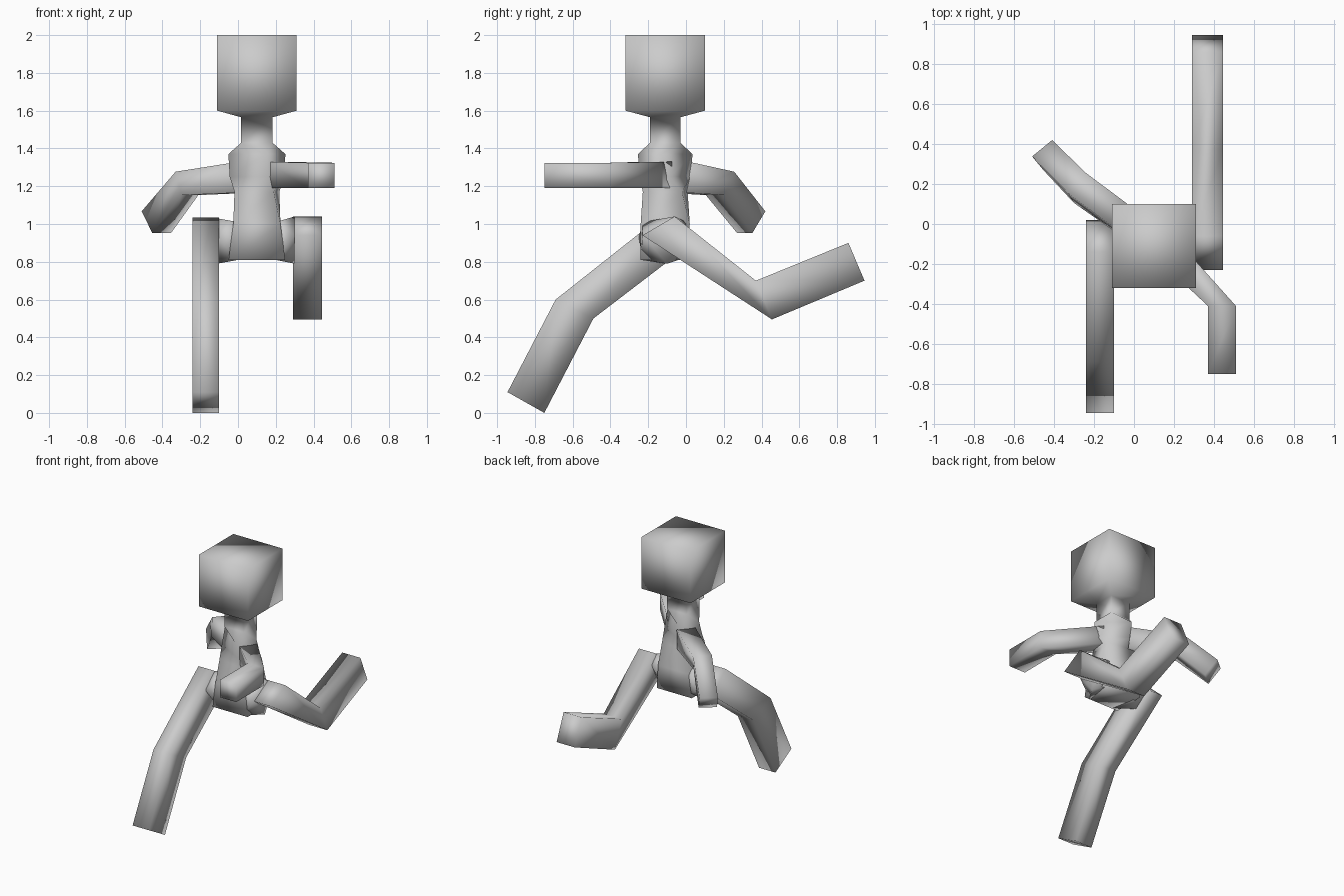
import bpy, bmesh
from math import cos, sin, radians
from mathutils import Vector

if "Cube" in bpy.data.objects:
    bpy.data.objects.remove(bpy.data.objects["Cube"])


def finish(name, bm):
    bmesh.ops.recalc_face_normals(bm, faces=bm.faces)
    for f in bm.faces:
        f.smooth = True
    me = bpy.data.meshes.new(name)
    bm.to_mesh(me)
    bm.free()
    bpy.context.collection.objects.link(bpy.data.objects.new(name, me))


def loft(name, rings):
    """Skin a list of four-point rings and cap both ends."""
    bm = bmesh.new()
    vs = [[bm.verts.new(p) for p in r] for r in rings]
    for a, b in zip(vs, vs[1:]):
        for i in range(4):
            j = (i + 1) % 4
            bm.faces.new((a[i], a[j], b[j], b[i]))
    bm.faces.new(vs[0])
    bm.faces.new(vs[-1])
    finish(name, bm)


def hull(name, pts):
    bm = bmesh.new()
    for p in pts:
        bm.verts.new(p)
    bmesh.ops.convex_hull(bm, input=bm.verts)
    finish(name, bm)


def body_ring(z, hx, hy, turn=0, cx=0.1, cy=-0.11):
    c, s = cos(radians(turn)), sin(radians(turn))
    return [(cx + x * hx * c - y * hy * s, cy + x * hx * s + y * hy * c, z)
            for x, y in ((-1, -1), (1, -1), (1, 1), (-1, 1))]


def leg_ring(x0, x1, p, q):
    return [(x0, *p), (x1, *p), (x1, *q), (x0, *q)]


def arm_ring(c, side, up):
    c, s, u = Vector(c), Vector(side), Vector(up)
    return [c - s - u, c + s - u, c + s + u, c - s + u]


# Torso with twisted shoulders, neck and block head
loft("body", [
    body_ring(0.81, 0.15, 0.12, cy=-0.12),
    body_ring(1.00, 0.125, 0.13),
    body_ring(1.17, 0.105, 0.105, -8),
    body_ring(1.25, 0.115, 0.09, -28),
    body_ring(1.37, 0.13, 0.08, -40),
    body_ring(1.43, 0.083, 0.08),
    body_ring(1.565, 0.083, 0.08),
    body_ring(1.60, 0.21, 0.21),
    body_ring(2.00, 0.21, 0.21)])

# Legs: front leg reaches forward, rear leg kicks back
legs = {
    "forward_leg": (-0.24, -0.10, [((-0.14, 1.035), (0.02, 0.89)), ((-0.69, 0.60), (-0.49, 0.50)),
                                   ((-0.945, 0.11), (-0.75, 0.0))]),
    "trailing_leg": (0.29, 0.445, [((-0.06, 1.04), (-0.23, 0.94)), ((0.37, 0.70), (0.455, 0.495)),
                                   ((0.86, 0.90), (0.945, 0.70))]),
}
for name, (x0, x1, sections) in legs.items():
    loft(name, [leg_ring(x0, x1, p, q) for p, q in sections])

# Hips joining torso to thighs
hull("forward_hip", [(0.0, -0.23, 1.01), (0.0, 0.0, 1.01), (0.0, -0.23, 0.81), (0.0, -0.01, 0.82),
                     (-0.11, -0.14, 1.03), (-0.11, 0.02, 0.89), (-0.11, -0.25, 0.93), (-0.11, -0.11, 0.79)])
hull("trailing_hip", [(0.2, -0.23, 1.01), (0.2, 0.0, 1.01), (0.2, -0.24, 0.81), (0.2, -0.01, 0.82),
                      (0.30, -0.06, 1.04), (0.30, -0.23, 0.94), (0.30, -0.10, 0.79), (0.30, 0.0, 0.98)])

# Arms
loft("back_arm", [
    arm_ring((0.02, -0.03, 1.245), (0.04, 0.055, 0), (-0.005, 0.01, 0.08)),
    arm_ring((-0.27, 0.18, 1.215), (0.045, 0.05, 0), (-0.015, 0.025, 0.062)),
    arm_ring((-0.432, 0.345, 1.01), (0.05, 0.041, 0), (-0.028, 0.034, 0.057))])
loft("front_arm", [
    arm_ring((0.18, -0.14, 1.26), (0.03, 0.065, 0), (0, 0, 0.07)),
    arm_ring((0.44, -0.41, 1.257), (0.07, 0, 0), (0, 0, 0.067)),
    arm_ring((0.44, -0.75, 1.257), (0.07, 0, 0), (0, 0, 0.067))])
